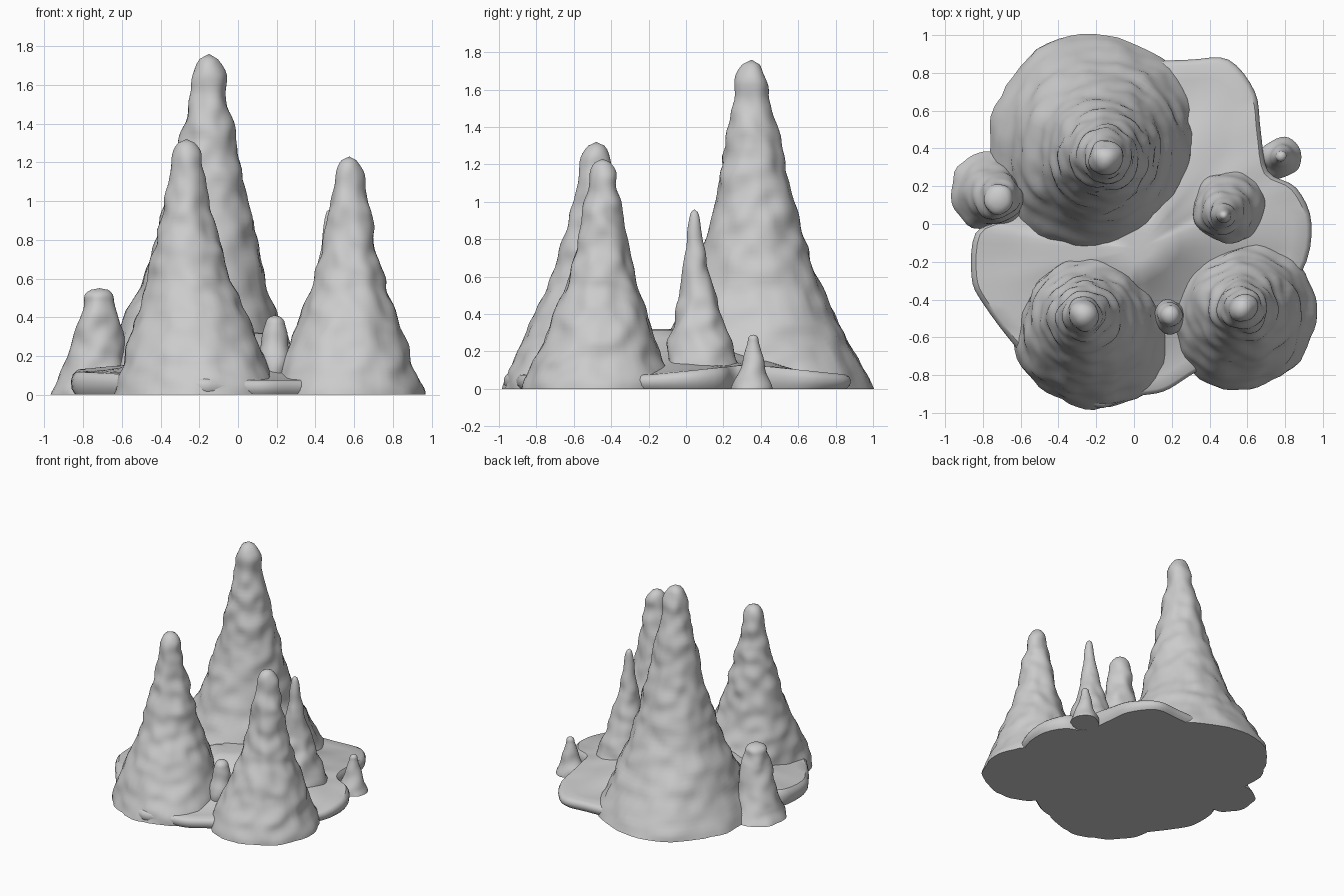
import bpy, bmesh, math
from mathutils import Vector, noise

cube = bpy.data.objects.get("Cube")
if cube:
    bpy.data.objects.remove(cube, do_unlink=True)

stone = bpy.data.materials.new("grey_stone")
stone.use_nodes = True
GREY = (0.6, 0.6, 0.6, 1)
stone.diffuse_color = GREY
stone.node_tree.nodes["Principled BSDF"].inputs["Base Color"].default_value = GREY


def catmull(a, b, c, d, t):
    """Smooth blend from b to c."""
    return b + (c - a) * t / 2 + (a * 2 - b * 5 + c * 4 - d) * t * t / 2 \
        + (b * 3 - a - c * 3 + d) * t ** 3 / 2


def sample(values, pos):
    """Smoothly interpolated value of an evenly spaced list."""
    i = min(int(pos), len(values) - 2)
    pick = lambda k: values[max(0, min(k, len(values) - 1))]
    return catmull(pick(i - 1), pick(i), pick(i + 1), pick(i + 2), pos - i)


def skin(name, rings, tip, crease):
    """Join rings of points into a closed solid ending in a tip point."""
    bm = bmesh.new()
    loops = [[bm.verts.new(p) for p in ring] for ring in rings]
    count = len(loops[0])
    bm.faces.new(loops[0][::-1])
    for low, high in zip(loops, loops[1:]):
        for i in range(count):
            j = (i + 1) % count
            bm.faces.new((low[i], low[j], high[j], high[i]))
    top = bm.verts.new(tip)
    for i in range(count):
        bm.faces.new((loops[-1][i], loops[-1][(i + 1) % count], top))
    bmesh.ops.recalc_face_normals(bm, faces=bm.faces)
    mesh = bpy.data.meshes.new(name)
    bm.to_mesh(mesh)
    bm.free()
    mesh.materials.append(stone)
    obj = bpy.data.objects.new(name, mesh)
    bpy.context.collection.objects.link(obj)
    bpy.ops.object.select_all(action='DESELECT')
    obj.select_set(True)
    bpy.context.view_layer.objects.active = obj
    bpy.ops.object.shade_smooth_by_angle(angle=math.radians(crease))


def spire(name, base, apex, height, radii, segments=56, steps=64, bulge=0.0):
    """Lumpy stalagmite; radii run evenly from the foot to the rounded tip.
    The bulge swells the lower front side."""
    base, apex = Vector(base), Vector(apex)
    rings = []
    for k in range(steps + 1):
        t = k / steps * 0.985
        centre = apex.lerp(base, (1 - t) ** 2)
        radius = sample(radii, min(t / 0.15, 6.0))
        if t > 0.9:
            radius *= math.sqrt(1 - ((t - 0.9) / 0.1) ** 2)
        ring = []
        for i in range(segments):
            a = math.tau * i / segments
            out = Vector((math.cos(a), math.sin(a), 0))
            p = Vector((centre.x, centre.y, t * height)) + out * radius
            # broad lobes, small dents and drip rings
            lobes = noise.noise(p * 3.5) * 0.06 * radius
            dents = noise.noise(p * 10) * 0.02 * min(1, radius / 0.1)
            drips = noise.noise(Vector((a / 9, base.x, t * height * 11))) * 0.03 * radius * t
            swell = bulge * max(0, -out.y) ** 2 * max(0, 1 - 2 * t)
            ring.append(p + out * (lobes + dents + drips + swell))
        rings.append(ring)
    skin(name, rings, (apex.x, apex.y, height), 60)


# Stalagmites
spire("tall_spire", (-.21, .44), (-.15, .35), 1.76, [.56, .45, .345, .265, .2, .145, .089], bulge=.1)
spire("front_spire", (-.21, -.57), (-.265, -.48), 1.32, [.42, .36, .285, .215, .16, .115, .083])
spire("side_spire", (.565, -.475), (.575, -.445), 1.23, [.4, .33, .26, .195, .145, .115, .075])
spire("thin_spire", (.49, .1), (.475, .045), .96, [.235, .192, .157, .115, .08, .055, .035])
spire("short_spire", (-.755, .175), (-.715, .13), .55, [.215, .18, .15, .13, .115, .1, .08], 40, 40)
spire("middle_stub", (.18, -.49), (.19, -.48), .41, [.12, .1, .095, .085, .075, .065, .05], 32, 32)
spire("outer_stub", (.775, .35), (.78, .36), .29, [.11, .095, .075, .06, .05, .04, .03], 32, 32)

# Ground slab: rounded rim, rising to a low mound between the spires
OUTLINE = [Vector(p) for p in (
    (.94, 0), (.86, .19), (.71, .28), (.67, .5), (.64, .7), (.5, .87), (.3, .87),
    (.06, .86), (-.25, .85), (-.47, .9), (-.6, .6), (-.6, .2), (-.7, .03), (-.84, -.05),
    (-.86, -.28), (-.8, -.42), (-.6, -.68), (-.4, -.85), (-.2, -.97), (-.08, -.945), (.03, -.91),
    (.16, -.885), (.3, -.8), (.6, -.6), (.88, -.27))]
MOUND = Vector((.03, -.13))
PEAK = 0.32
FINE = 4
n = len(OUTLINE)
rim = [catmull(*(OUTLINE[(i + o) % n] for o in (-1, 0, 1, 2)), k / FINE)
       for i in range(n) for k in range(FINE)]


def rim_height(p):
    return max(0.075, 0.13 - 0.1 * abs(p.y - 0.35)) + 0.05 * max(0, -p.x)


edge = [(.975, 0), (.995, .25), (1, .6), (.99, .85), (.97, 1)]
rings = [[(*MOUND.lerp(p, s), rim_height(p) * h) for p in rim] for s, h in edge]
for step in range(1, 12):
    s = 0.97 * (1 - step / 12)
    ring = []
    for p in rim:
        low = rim_height(p)
        q = MOUND.lerp(p, s)
        rise = min(1, (1 - s) * 1.18) ** 2
        bump = noise.noise(Vector((q.x, q.y, 0)) * 5) * 0.015
        ring.append((q.x, q.y, low + (PEAK - low) * rise + bump * (1 - rise)))
    rings.append(ring)
skin("ground_slab", rings, (*MOUND, PEAK), 40)
